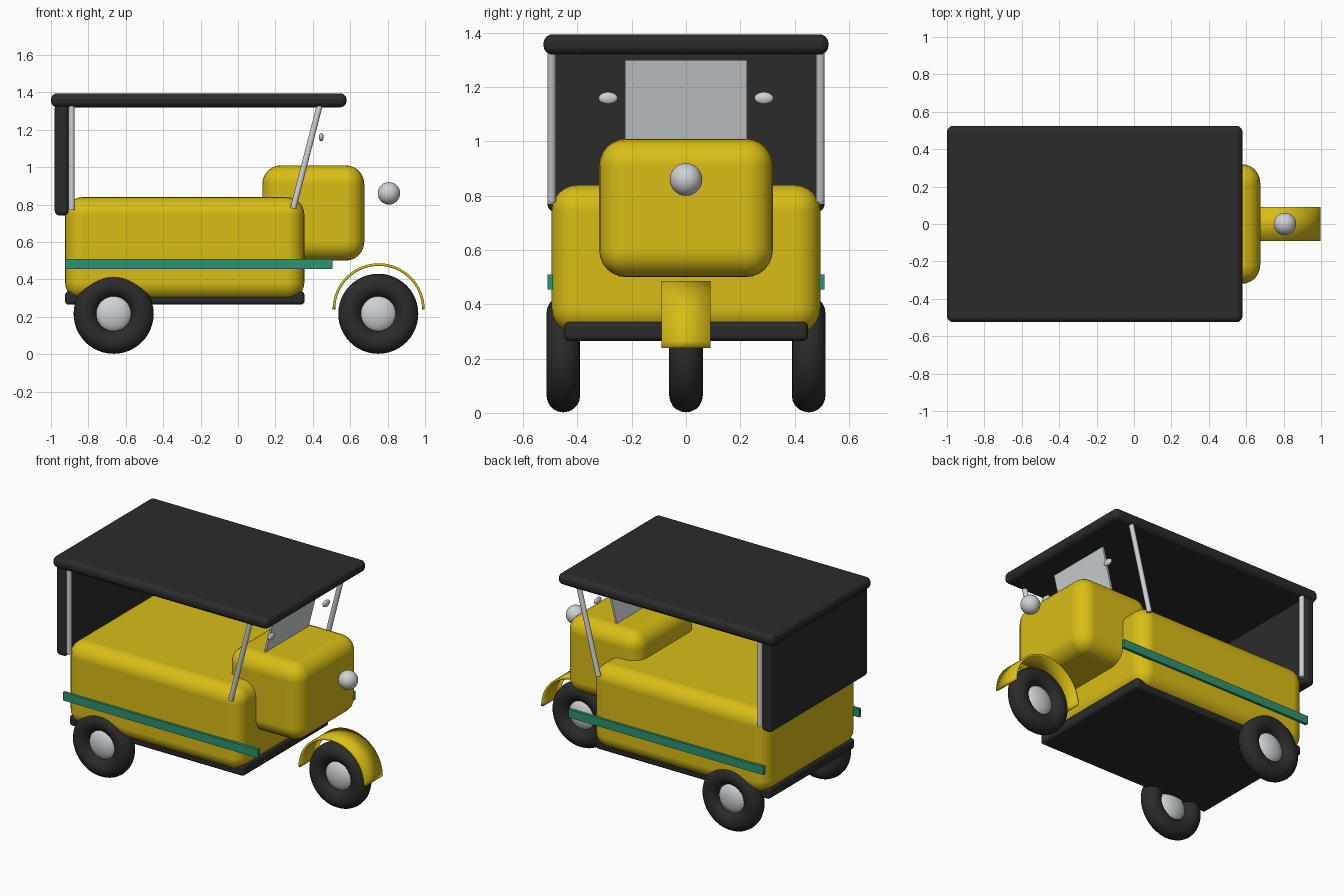
import bpy
import bmesh
import math
from mathutils import Vector

cube = bpy.data.objects.get("Cube")
if cube:
    bpy.data.objects.remove(cube, do_unlink=True)


def material(name, r, g, b):
    m = bpy.data.materials.new(name)
    m.use_nodes = True
    m.diffuse_color = (r, g, b, 1)
    m.node_tree.nodes["Principled BSDF"].inputs["Base Color"].default_value = (r, g, b, 1)
    return m


yellow = material("yellow paint", 0.70, 0.51, 0.008)
black = material("black rubber", 0.024, 0.024, 0.025)
green = material("green trim", 0.025, 0.29, 0.17)
silver = material("silver metal", 0.62, 0.65, 0.67)
glass = material("pale glass", 0.62, 0.66, 0.68)


def finish(name, mat, smooth=True):
    ob = bpy.context.object
    ob.name = name
    ob.data.materials.append(mat)
    if smooth:
        bpy.ops.object.shade_smooth_by_angle(angle=math.radians(35))
    return ob


def box(name, mat, x, y, z, bevel=0):
    """Box from (low, high) ranges, with optional rounded edges."""
    lows, highs = zip(x, y, z)
    bpy.ops.mesh.primitive_cube_add(size=1)
    ob = bpy.context.object
    size = Vector(highs) - Vector(lows)
    for v in ob.data.vertices:
        v.co = v.co * size
    ob.location = (Vector(highs) + Vector(lows)) / 2
    finish(name, mat, bevel > 0)
    if bevel:
        mod = ob.modifiers.new("rounded edges", "BEVEL")
        mod.width = bevel
        mod.segments = 6
        mod.harden_normals = True
    return ob


def rod(name, mat, a, b, radius):
    a, b = Vector(a), Vector(b)
    bpy.ops.mesh.primitive_cylinder_add(vertices=24, radius=radius,
                                        depth=(b - a).length, location=(a + b) / 2)
    bpy.context.object.rotation_euler = (b - a).to_track_quat("Z", "Y").to_euler()
    return finish(name, mat)


def ball(name, mat, centre, radii):
    bpy.ops.mesh.primitive_uv_sphere_add(segments=32, ring_count=16, radius=1, location=centre)
    bpy.context.object.scale = radii
    return finish(name, mat)


def wheel(name, x, y):
    centre = (x, y, 0.216)
    bpy.ops.mesh.primitive_torus_add(major_radius=0.152, minor_radius=0.062,
                                     major_segments=48, minor_segments=20,
                                     location=centre, rotation=(math.pi / 2, 0, 0))
    finish(name + "_tyre", black)
    ball(name + "_hub", silver, centre, (0.1, 0.05, 0.1))


# Body, chassis and cab
box("body", yellow, (-0.925, 0.355), (-0.495, 0.495), (0.29, 0.84), 0.095)
box("chassis", black, (-0.925, 0.355), (-0.45, 0.45), (0.265, 0.335), 0.02)
box("cab", yellow, (0.13, 0.675), (-0.32, 0.32), (0.50, 1.01), 0.1)

# Canopy
box("roof", black, (-1.0, 0.58), (-0.525, 0.525), (1.32, 1.395), 0.034)
box("rear_curtain", black, (-0.98, -0.905), (-0.51, 0.51), (0.742, 1.34), 0.025)

# Windscreen leaning along the front posts
post_foot, post_top = Vector((0.295, 0, 0.78)), Vector((0.438, 0, 1.335))
lean = math.atan2(post_top.x - post_foot.x, post_top.z - post_foot.z)
screen = box("windscreen", glass, (-0.006, 0.006), (-0.225, 0.225), (-0.2, 0.2))
screen.rotation_euler.y = lean
screen.location = post_foot + (post_top - post_foot).normalized() * 0.337

# Paired parts: posts, trim, mirrors and rear wheels
for side, s in (("left", 1), ("right", -1)):
    offset = Vector((0, s * 0.495, 0))
    rod("front_post_" + side, silver, post_foot + offset, post_top + offset, 0.016)
    rod("rear_post_" + side, silver, (-0.89, s * 0.495, 0.77), (-0.89, s * 0.495, 1.335), 0.016)
    box("side_trim_" + side, green, (-0.925, 0.505),
        sorted((s * 0.49, s * 0.51)), (0.455, 0.51))
    ball("mirror_" + side, silver, (0.445, s * 0.287, 1.16), (0.013, 0.035, 0.022))
    wheel("rear_wheel_" + side, -0.665, s * 0.452)

# Front wheel, mudguard and headlight
wheel("front_wheel", 0.75, 0)
ball("headlight", silver, (0.807, 0, 0.86), (0.06, 0.06, 0.06))

bm = bmesh.new()
rows = []
for i in range(33):
    t = math.pi * i / 32
    rows.append([bm.verts.new((0.246 * math.cos(t), y, 0.246 * math.sin(t)))
                 for y in (-0.09, 0.09)])
for a, b in zip(rows, rows[1:]):
    bm.faces.new((a[0], a[1], b[1], b[0]))
bmesh.ops.recalc_face_normals(bm, faces=bm.faces)
if bm.faces[:][16].normal.z < 0:
    bmesh.ops.reverse_faces(bm, faces=bm.faces)
mesh = bpy.data.meshes.new("mudguard")
bm.to_mesh(mesh)
bm.free()
guard = bpy.data.objects.new("mudguard", mesh)
bpy.context.collection.objects.link(guard)
guard.location = (0.752, 0, 0.24)
bpy.ops.object.select_all(action="DESELECT")
guard.select_set(True)
bpy.context.view_layer.objects.active = guard
finish("mudguard", yellow)
shell = guard.modifiers.new("thickness", "SOLIDIFY")
shell.thickness = 0.014
shell.offset = -1
guard.modifiers.move(len(guard.modifiers) - 1, 0)
